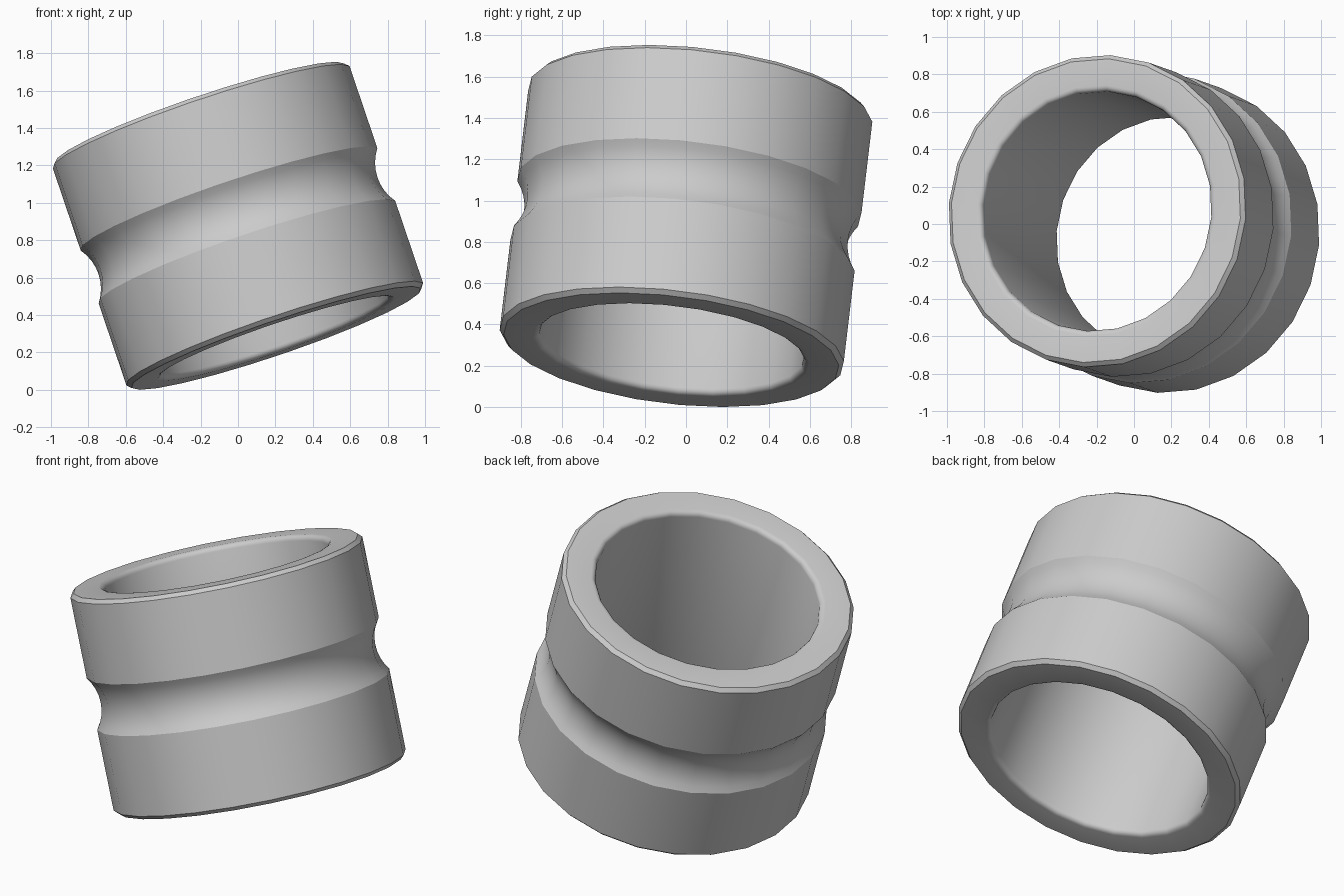
import bpy, bmesh, math
from mathutils import Vector

cube = bpy.data.objects.get("Cube")
if cube:
    bpy.data.objects.remove(cube, do_unlink=True)

SIDES = 24
OUTER, INNER, HALF = 0.84, 0.645, 0.638
CHAMFER, FILLET = 0.022, 0.03
GROOVE_HALF, GROOVE_DEPTH = 0.15, 0.05

# Plain grey material
grey = bpy.data.materials.new("plain grey")
grey.use_nodes = True
colour = (0.6, 0.6, 0.6, 1)
grey.diffuse_color = colour
grey.node_tree.nodes["Principled BSDF"].inputs["Base Color"].default_value = colour

# Upper half of the wall section, from groove centre to inner wall
groove_r = (GROOVE_HALF ** 2 + GROOVE_DEPTH ** 2) / (2 * GROOVE_DEPTH)
groove_angle = math.asin(GROOVE_HALF / groove_r)
half = []
for i in range(5):
    a = groove_angle * i / 4
    half.append((OUTER - GROOVE_DEPTH + groove_r * (1 - math.cos(a)), groove_r * math.sin(a)))
half += [(OUTER, HALF - CHAMFER), (OUTER - CHAMFER, HALF)]
for i in range(5):
    a = math.pi / 2 * i / 4
    half.append((INNER + FILLET * (1 - math.sin(a)), HALF - FILLET * (1 - math.cos(a))))

# Mirror the half to close the section
section = half + [(r, -z) for r, z in reversed(half[1:])]

# Sweep the section round the axis
bm = bmesh.new()
rings = []
for s in range(SIDES):
    a = math.radians(11) + math.tau * s / SIDES
    rings.append([bm.verts.new((r * math.cos(a), r * math.sin(a), z)) for r, z in section])
for s in range(SIDES):
    here, after = rings[s], rings[(s + 1) % SIDES]
    for k in range(len(section)):
        n = (k + 1) % len(section)
        bm.faces.new((here[k], after[k], after[n], here[n]))
bmesh.ops.recalc_face_normals(bm, faces=bm.faces)
mesh = bpy.data.meshes.new("grooved_sleeve")
bm.to_mesh(mesh)
bm.free()
mesh.materials.append(grey)

# Tilted sleeve resting on the ground
sleeve = bpy.data.objects.new("grooved_sleeve", mesh)
bpy.context.collection.objects.link(sleeve)
axis = Vector((-0.319, 0.112, 0.941))
mesh.transform(Vector((0, 0, 1)).rotation_difference(axis).to_matrix().to_4x4())
sleeve.location.z = -min(v.co.z for v in mesh.vertices)

bpy.ops.object.select_all(action="DESELECT")
sleeve.select_set(True)
bpy.context.view_layer.objects.active = sleeve
bpy.ops.object.shade_smooth_by_angle(angle=math.radians(30))
